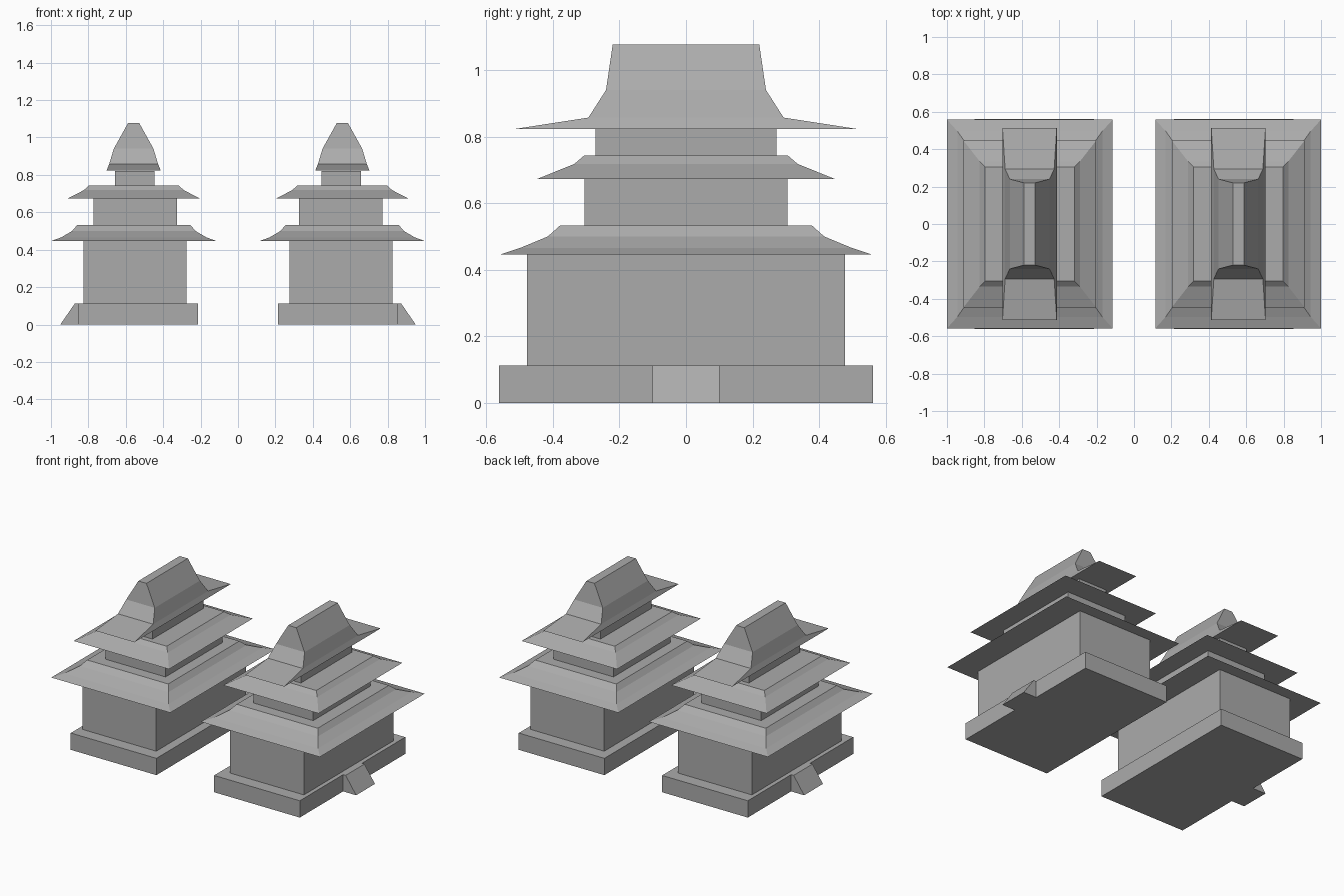
import bpy

if "Cube" in bpy.data.objects:
    bpy.data.objects.remove(bpy.data.objects["Cube"])

grey = bpy.data.materials.new("dark_grey")
grey.diffuse_color = (0.41, 0.41, 0.41, 1)
grey.use_nodes = True
grey.node_tree.nodes["Principled BSDF"].inputs["Base Color"].default_value = grey.diffuse_color


def finish(name, verts, faces):
    mesh = bpy.data.meshes.new(name)
    mesh.from_pydata(verts, [], faces)
    mesh.materials.append(grey)
    obj = bpy.data.objects.new(name, mesh)
    bpy.context.collection.objects.link(obj)
    # second tower is the mirror image across x = 0
    obj.modifiers.new("Mirror", 'MIRROR').use_mirror_merge = False
    return obj


def loft(name, cx, rings):
    """Stack of rectangles (half_x, half_y, z), capped at both ends."""
    verts, faces = [], [(3, 2, 1, 0)]
    for hx, hy, z in rings:
        verts += [(cx - hx, -hy, z), (cx + hx, -hy, z),
                  (cx + hx, hy, z), (cx - hx, hy, z)]
    for r in range(len(rings) - 1):
        for i in range(4):
            a, b = r * 4 + i, r * 4 + (i + 1) % 4
            faces.append((a, b, b + 4, a + 4))
    n = len(verts)
    faces.append((n - 4, n - 3, n - 2, n - 1))
    return finish(name, verts, faces)


def block(name, x0, x1, hy, z0, z1):
    hx = (x1 - x0) / 2
    return loft(name, (x0 + x1) / 2, [(hx, hy, z0), (hx, hy, z1)])


# plinth and storeys
block("plinth", 0.215, 0.853, 0.561, 0, 0.113)
block("ground_storey", 0.275, 0.825, 0.477, 0.113, 0.446)
block("middle_storey", 0.327, 0.773, 0.304, 0.533, 0.673)
block("top_storey", 0.447, 0.658, 0.271, 0.743, 0.822)

# entrance ramp on the outer side
profile = [(0.853, 0), (0.95, 0), (0.872, 0.113), (0.853, 0.113)]
finish("entrance_ramp",
       [(x, y, z) for y in (-0.1, 0.1) for x, z in profile],
       [(0, 1, 2, 3), (7, 6, 5, 4)] +
       [(i, i + 4, (i + 1) % 4 + 4, (i + 1) % 4) for i in range(4)])

# flared roofs
loft("lower_roof", 0.557, [(0.443, 0.558, 0.446), (0.388, 0.497, 0.466),
                           (0.33, 0.415, 0.50), (0.302, 0.378, 0.533)])
loft("middle_roof", 0.557, [(0.355, 0.446, 0.673), (0.268, 0.335, 0.718),
                            (0.24, 0.306, 0.743)])
loft("ridge_roof", 0.558, [(0.145, 0.513, 0.823), (0.131, 0.293, 0.857),
                           (0.106, 0.24, 0.94), (0.03, 0.22, 1.077)])
